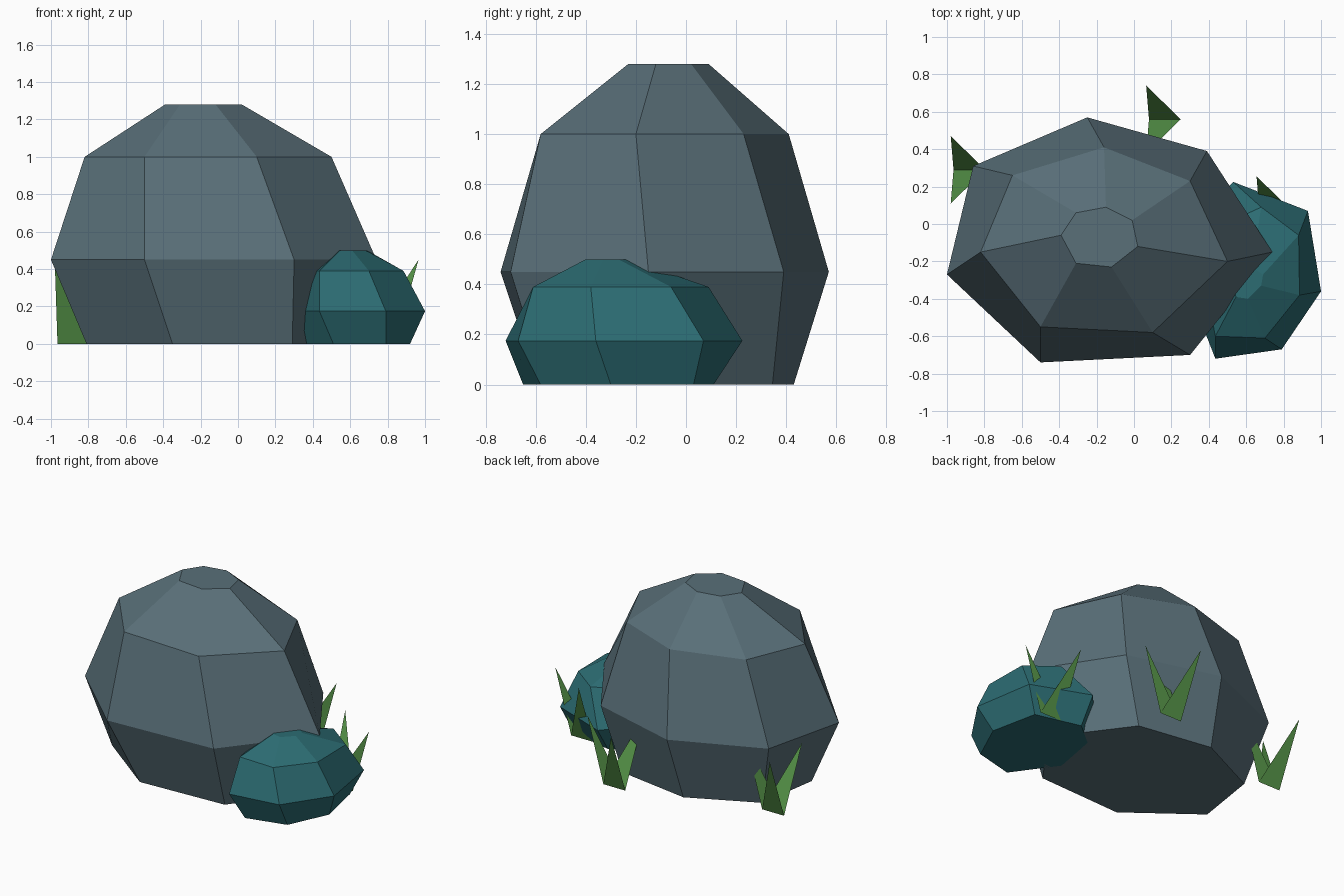
import bpy, bmesh
from mathutils import Vector

if "Cube" in bpy.data.objects:
    bpy.data.objects.remove(bpy.data.objects["Cube"])


def material(name, rgb):
    m = bpy.data.materials.new(name)
    m.diffuse_color = (*rgb, 1)
    m.use_nodes = True
    m.node_tree.nodes["Principled BSDF"].inputs["Base Color"].default_value = m.diffuse_color
    return m


def add_object(name, bm, mat):
    me = bpy.data.meshes.new(name)
    bm.to_mesh(me)
    bm.free()
    me.materials.append(mat)
    ob = bpy.data.objects.new(name, me)
    bpy.context.collection.objects.link(ob)
    return ob


def loft(name, rings, mat):
    """Faceted stone: stacked cross-sections (z, xy points) with closed ends."""
    bm = bmesh.new()
    loops = [[bm.verts.new((x, y, z)) for x, y in pts] for z, pts in rings]
    for a, b in zip(loops, loops[1:]):
        for i in range(len(a)):
            j = (i + 1) % len(a)
            bm.faces.new((a[i], a[j], b[j], b[i]))
    bm.faces.new(loops[0][::-1])
    bm.faces.new(loops[-1])
    bmesh.ops.recalc_face_normals(bm, faces=bm.faces)
    return add_object(name, bm, mat)


def grass_tuft(name, x, y, mat, half=0.085, height=0.45):
    """Three flat blades sharing a base line and fanning out."""
    bm = bmesh.new()
    for dx, dy in ((0.21, 0), (-0.1, 0.18), (-0.1, -0.18)):
        base = Vector((x, y, 0))
        side = Vector((half, 0, 0))
        tip = base + Vector((dx, dy, height))
        bm.faces.new([bm.verts.new(p) for p in (base - side, base + side, tip)])
    return add_object(name, bm, mat)


slate = material("slate", (0.10, 0.16, 0.19))
teal = material("teal_stone", (0.025, 0.15, 0.17))
green = material("grass", (0.10, 0.32, 0.07))

# Large boulder: four seven-sided sections
loft("large_boulder", [
    (0.0, [(-.81, -.24), (-.35, -.59), (.29, -.56), (.60, -.13),
           (.25, .345), (-.28, .43), (-.74, .21)]),
    (0.45, [(-1, -.27), (-.5, -.74), (.30, -.70), (.74, -.15),
            (.39, .39), (-.25, .57), (-.86, .31)]),
    (1.0, [(-.82, -.15), (-.5, -.55), (.10, -.58), (.50, -.20),
           (.30, .23), (-.16, .41), (-.65, .26)]),
    (1.28, [(-.39, -.06), (-.31, -.21), (-.12, -.23), (.02, -.12),
            (-.01, .02), (-.15, .09), (-.31, .06)]),
], slate)

# Small boulder leaning against it
loft("small_boulder", [
    (0.0, [(.30, -.36), (.51, -.65), (.79, -.58), (.92, -.30),
           (.85, .03), (.53, .11), (.36, -.03)]),
    (0.175, [(.31, -.40), (.435, -.72), (.79, -.67), (1, -.36),
             (.93, .07), (.53, .225), (.33, .0)]),
    (0.39, [(.39, -.36), (.435, -.60), (.70, -.61), (.885, -.38),
            (.88, -.06), (.68, .09), (.42, -.03)]),
    (0.5, [(.53, -.33), (.545, -.39), (.61, -.40), (.68, -.33),
           (.69, -.27), (.63, -.23), (.55, -.25)]),
], teal)

# Grass tufts around the back
for label, x, y in (("back", .165, .56), ("left", -.88, .29), ("right", .755, .075)):
    grass_tuft("grass_tuft_" + label, x, y, green)
